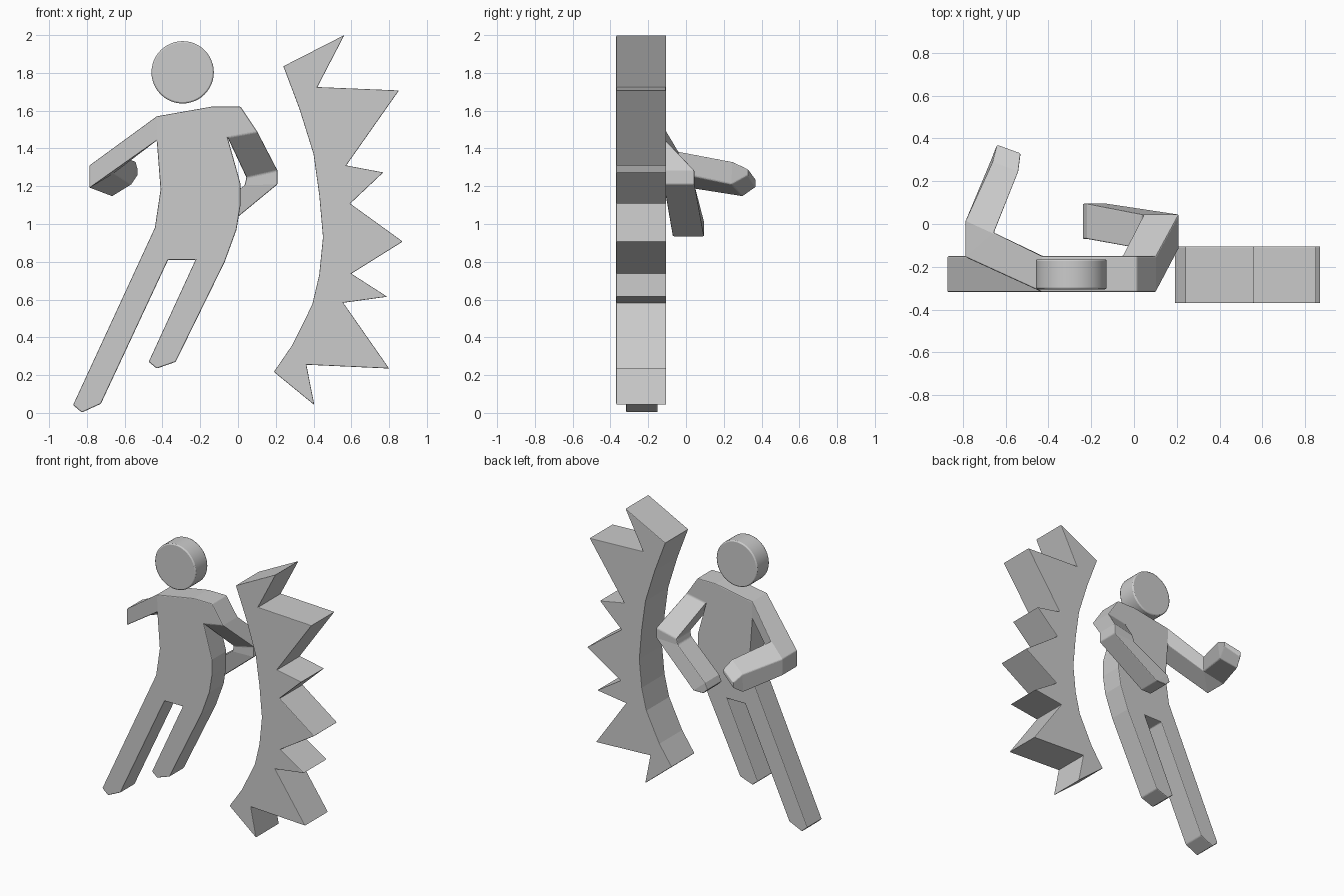
import bpy, bmesh, math

if "Cube" in bpy.data.objects:
    bpy.data.objects.remove(bpy.data.objects["Cube"])

Y0, Y1 = -0.318, -0.15          # front and back of the figure slab


def prism(bm, outline, y0, y1, open_edges=()):
    """Extrude an x-z outline along y, leaving chosen side faces open."""
    front = [bm.verts.new((x, y0, z)) for x, z in outline]
    back = [bm.verts.new((x, y1, z)) for x, z in outline]
    bm.faces.new(front)
    bm.faces.new(back[::-1])
    n = len(outline)
    for i in range(n):
        if i not in open_edges:
            j = (i + 1) % n
            bm.faces.new((front[i], front[j], back[j], back[i]))


def loft(bm, rings):
    """Skin rings of four points; only the far end is capped."""
    vs = [[bm.verts.new(p) for p in r] for r in rings]
    for a, b in zip(vs, vs[1:]):
        for i in range(4):
            j = (i + 1) % 4
            bm.faces.new((a[i], a[j], b[j], b[i]))
    bm.faces.new(vs[-1])


def finish(bm, name, bevel):
    bmesh.ops.remove_doubles(bm, verts=bm.verts, dist=0.0005)
    bmesh.ops.dissolve_degenerate(bm, dist=0.0005, edges=bm.edges)
    bmesh.ops.recalc_face_normals(bm, faces=bm.faces)
    me = bpy.data.meshes.new(name)
    bm.to_mesh(me)
    bm.free()
    ob = bpy.data.objects.new(name, me)
    bpy.context.collection.objects.link(ob)
    m = ob.modifiers.new("bevel", 'BEVEL')
    m.width, m.segments = bevel, 2
    m.limit_method, m.angle_limit = 'ANGLE', math.radians(35)
    return ob


# Torso and legs; the shoulder sides stay open for the arms
body = [(-.43, 1.57), (-.135, 1.622), (.013, 1.622), (.103, 1.487),
        (-.055, 1.458), (.013, 1.214), (.013, 1.10), (-.008, .97),
        (-.07, .80), (-.33, .27), (-.43, .235), (-.473, .27),
        (-.225, .81), (-.37, .81), (-.726, .048), (-.827, .002),
        (-.873, .042), (-.44, .98), (-.41, 1.182), (-.43, 1.442)]
bm = bmesh.new()
prism(bm, body, Y0, Y1, open_edges=(3, 19))

# Arm on the left of the picture: shoulder, elbow, hand, finger tip
inner_top, inner_low = (-.655, -.04, 1.385), (-.655, -.04, 1.27)
loft(bm, [
    [(-.43, Y0, 1.57), (-.43, Y1, 1.57), (-.43, Y1, 1.442), (-.43, Y0, 1.442)],
    [(-.787, -.155, 1.31), inner_top, inner_low, (-.787, -.155, 1.19)],
    [(-.787, .014, 1.31), inner_top, inner_low, (-.787, .014, 1.19)],
    [(-.66, .29, 1.27), (-.54, .245, 1.33), (-.563, .24, 1.21), (-.668, .30, 1.145)],
    [(-.64, .37, 1.235), (-.53, .33, 1.29), (-.53, .33, 1.26), (-.64, .37, 1.195)],
])


# Arm on the right of the picture: every ring is an outer/inner pair
def ring(outer, inner, y0, y1):
    return [(outer[0], y0, outer[1]), (inner[0], y0, inner[1]),
            (inner[0], y1, inner[1]), (outer[0], y1, outer[1])]


loft(bm, [
    ring((.103, 1.487), (-.055, 1.458), Y0, Y1),
    ring((.209, 1.283), (.045, 1.246), -.117, .045),
    ring((.209, 1.21), (.035, 1.205), -.117, .045),
    ring((-.125, .935), (-.22, 1.015), -.07, .095),
    ring((-.205, .935), (-.24, .97), -.07, .095),
])
finish(bm, "figure_body", .006)

# Head: an upright disc
bm = bmesh.new()
disc = [(-.293 + .165 * math.cos(2 * math.pi * i / 48),
         1.803 + .165 * math.sin(2 * math.pi * i / 48)) for i in range(48)]
prism(bm, disc, -.305, -.165)
head = finish(bm, "figure_head", .008)
bpy.context.view_layer.objects.active = head
head.select_set(True)
bpy.ops.object.shade_smooth_by_angle(angle=math.radians(30))

# Spiky burst: curved inner side, jagged outer side
burst = [(.563, 2.0), (.24, 1.835), (.325, 1.61), (.40, 1.37), (.43, 1.155),
         (.45, .93), (.43, .73), (.393, .573), (.288, .36), (.19, .217),
         (.404, .042), (.362, .255), (.80, .235), (.557, .583), (.79, .615),
         (.60, .737), (.872, .907), (.594, 1.108), (.769, 1.273),
         (.573, 1.31), (.852, 1.707), (.42, 1.725)]
bm = bmesh.new()
prism(bm, burst, -.37, -.105)
finish(bm, "burst", .004)
